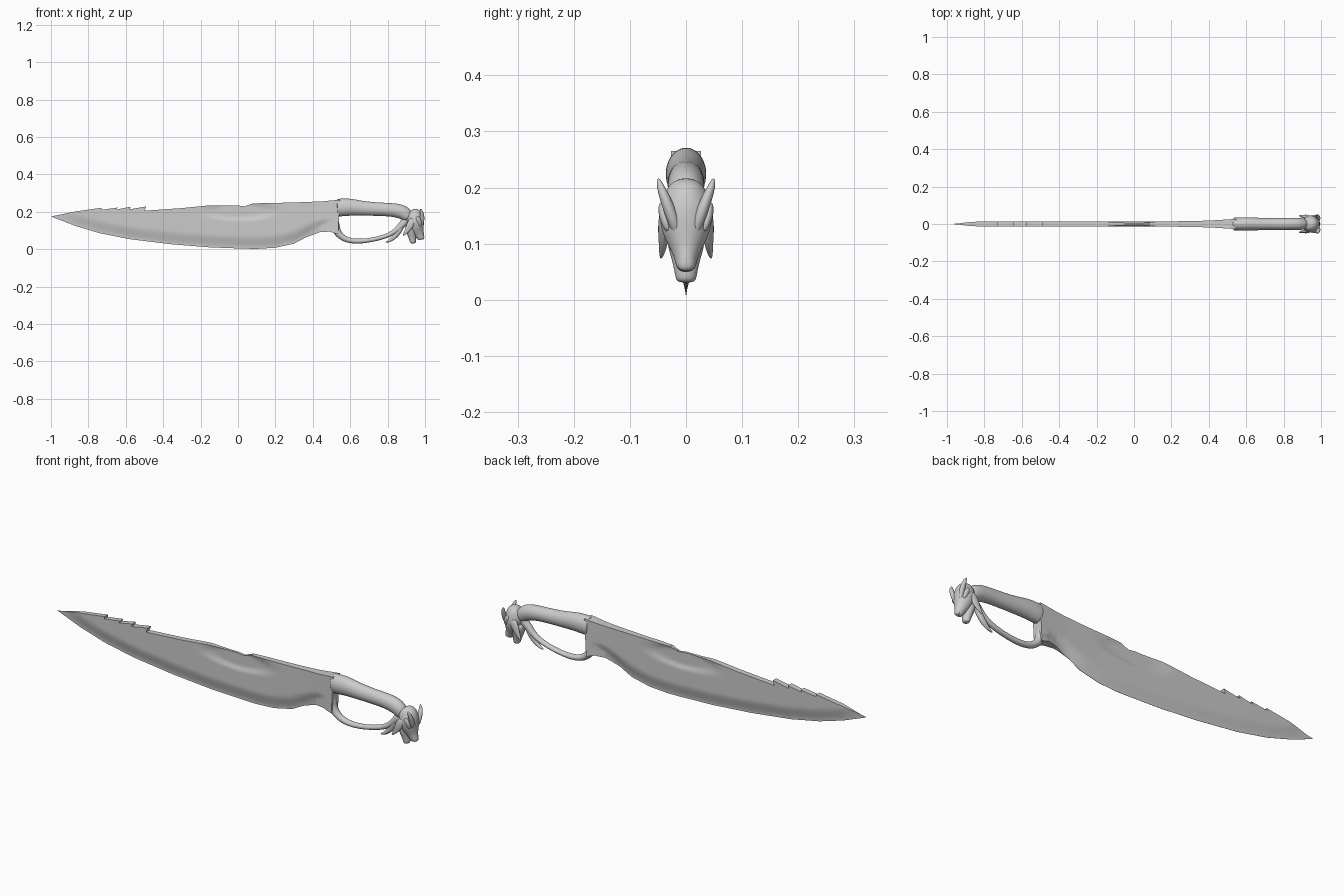
import bpy, bmesh
from mathutils import Vector


def finish(name, verts, faces, subsurf=0, angle=0.6):
    me = bpy.data.meshes.new(name)
    me.from_pydata(verts, [], faces)
    bm = bmesh.new()
    bm.from_mesh(me)
    bmesh.ops.recalc_face_normals(bm, faces=bm.faces)
    bm.to_mesh(me)
    bm.free()
    ob = bpy.data.objects.new(name, me)
    bpy.context.collection.objects.link(ob)
    if subsurf:
        for p in me.polygons:
            p.use_smooth = True
        m = ob.modifiers.new("smooth", 'SUBSURF')
        m.levels = m.render_levels = subsurf
    else:
        bpy.ops.object.select_all(action='DESELECT')
        ob.select_set(True)
        bpy.context.view_layer.objects.active = ob
        bpy.ops.object.shade_smooth_by_angle(angle=angle)
    return ob


def import_free_sincos(i, n):
    v = Vector((1, 0))
    from mathutils import Matrix
    return Matrix.Rotation(6.2831853 * i / n, 2) @ v


def tube(name, rows, n=12, side=1):
    """Loft ellipses along rows of (x, y, z, radius in profile, radius across)."""
    pts = [Vector((r[0], r[1] * side, r[2])) for r in rows]
    verts, faces = [], []
    for i, r in enumerate(rows):
        t = (pts[min(i + 1, len(pts) - 1)] - pts[max(i - 1, 0)]).normalized()
        up = t.cross(Vector((0, 1, 0))).normalized()
        across = up.cross(t)
        for k in range(n):
            c = import_free_sincos(k, n)
            verts.append(pts[i] + up * c.x * r[3] + across * c.y * r[4])
    for i in range(len(rows) - 1):
        for k in range(n):
            a, b = i * n + k, i * n + (k + 1) % n
            faces.append((a, b, b + n, a + n))
    faces += [tuple(range(n)), tuple(range(len(verts) - n, len(verts)))]
    return finish(name, verts, faces, subsurf=2)


def lerp(table, x):
    for (x0, v0), (x1, v1) in zip(table, table[1:]):
        if x <= x1:
            return v0 + (v1 - v0) * max(0, (x - x0) / (x1 - x0))
    return table[-1][1]


def ease(f):
    f = min(1, max(0, f))
    return f * f * (3 - 2 * f)


# Blade outline: cutting edge, then the spine with hooked notch and saw teeth
edge = [(-1, .175), (-.87, .125), (-.74, .086), (-.58, .054), (-.36, .027), (-.15, .01),
        (.04, .003), (.1, .002), (.2, .008), (.3, .03), (.36, .062), (.44, .092), (.49, .094), (.535, .08)]
spine = [(.545, .265), (.45, .256), (.3, .25), (.08, .245), (.11, .229), (.155, .235),
         (.13, .208), (.07, .182), (-.01, .171), (-.08, .175), (-.118, .19), (-.128, .205),
         (-.105, .224), (-.055, .229), (-.01, .214), (.04, .204), (.085, .217), (.04, .229),
         (0, .234), (-.15, .235), (-.3, .22), (-.5, .206), (-.49, .229), (-.58, .213),
         (-.575, .227), (-.65, .212), (-.645, .223), (-.73, .211), (-.73, .222), (-.87, .202)]
half = [(-1, .002), (-.85, .012), (-.6, .014), (.2, .014), (.4, .018), (.545, .027)]

bm = bmesh.new()
bm.faces.new([bm.verts.new((x, 0, z)) for x, z in edge + spine])
bmesh.ops.triangulate(bm, faces=bm.faces[:])
cuts = [((-1 + .03 * i, 0, 0), (1, 0, 0)) for i in range(1, 52)]
cuts += [((0, 0, .008 * i), (0, 0, 1)) for i in range(1, 34)]
for co, no in cuts:
    bmesh.ops.bisect_plane(bm, geom=bm.verts[:] + bm.edges[:] + bm.faces[:],
                           plane_co=co, plane_no=no, dist=1e-5)
bm.verts.index_update()


def thickness(x, z):
    bevel = ease((z - lerp(edge, x)) / .055 * .75 + .02) if x < .5 else 1
    bevel = max(bevel, ease((x - .36) / .16))
    d = (((x - .01) / .15) ** 2 + ((z - .205) / .038) ** 2) ** .5
    return lerp(half, x) * max(bevel, .03) * (.45 + .55 * ease((d - .8) / .7))


n = len(bm.verts)
flat = [(v.co.x, v.co.z, thickness(v.co.x, v.co.z)) for v in bm.verts]
verts = [(x, -t, z) for x, z, t in flat] + [(x, t, z) for x, z, t in flat]
faces = []
for f in bm.faces:
    ids = [v.index for v in f.verts]
    faces += [ids, [i + n for i in reversed(ids)]]
for e in bm.edges:
    if e.is_boundary:
        a, b = (v.index for v in e.verts)
        faces.append([a, b, b + n, a + n])
bm.free()
finish("blade", verts, faces)

# Grip, with a flat collar end at the blade
tube("grip", [(.53, 0, .222, .043, .03), (.532, 0, .222, .047, .034), (.545, 0, .223, .049, .037),
              (.6, 0, .226, .047, .037), (.66, 0, .219, .04, .034), (.75, 0, .214, .036, .032),
              (.83, 0, .211, .037, .033), (.88, 0, .2, .04, .034), (.905, 0, .18, .036, .03),
              (.915, 0, .16, .025, .025)], 16)

# Knuckle guard and the fang that branches from it
tube("knuckle_guard", [(.515, 0, .17, .02, .024), (.52, 0, .12, .026, .024), (.532, 0, .085, .021, .02),
                       (.57, 0, .052, .016, .017), (.63, 0, .04, .014, .015), (.71, 0, .048, .012, .014),
                       (.79, 0, .068, .012, .014), (.84, 0, .093, .014, .015),
                       (.875, 0, .13, .02, .018), (.91, 0, .165, .024, .02)])
tube("guard_fang", [(.885, 0, .145, .015, .015), (.862, 0, .1, .017, .015), (.84, 0, .068, .014, .012),
                    (.81, 0, .044, .008, .008), (.788, 0, .036, .002, .003)])

# Beast-head pommel, snout pointing down
tube("pommel_skull", [(.925, 0, .208, .018, .022), (.938, 0, .195, .043, .038), (.945, 0, .165, .049, .047),
                      (.95, 0, .14, .046, .049), (.956, 0, .11, .04, .04), (.967, 0, .085, .028, .025),
                      (.976, 0, .066, .022, .019), (.982, 0, .052, .017, .016)], 14)
tube("pommel_jaw", [(.918, 0, .14, .03, .036), (.924, 0, .1, .028, .036), (.932, 0, .065, .021, .024),
                    (.936, 0, .042, .018, .02), (.936, 0, .03, .014, .017)])
tube("nose", [(.975, 0, .09, .012, .012), (.985, 0, .068, .014, .018), (.985, 0, .05, .01, .014)])

# Mirrored brows with ears, and cheek spikes
for side, tag in ((1, "left"), (-1, "right")):
    tube("brow_ear_" + tag, [(.975, .012, .11, .008, .008), (.985, .024, .145, .013, .012),
                             (.984, .036, .178, .014, .011), (.982, .045, .2, .01, .008),
                             (.975, .05, .217, .003, .003)], 8, side)
    tube("cheek_spike_" + tag, [(.94, .034, .165, .02, .013), (.92, .04, .13, .023, .012),
                                (.905, .04, .1, .015, .009), (.882, .045, .072, .003, .003)], 8, side)
    tube("eye_ridge_" + tag, [(.955, .042, .175, .012, .008), (.97, .042, .15, .014, .009),
                              (.975, .03, .12, .008, .007)], 8, side)
